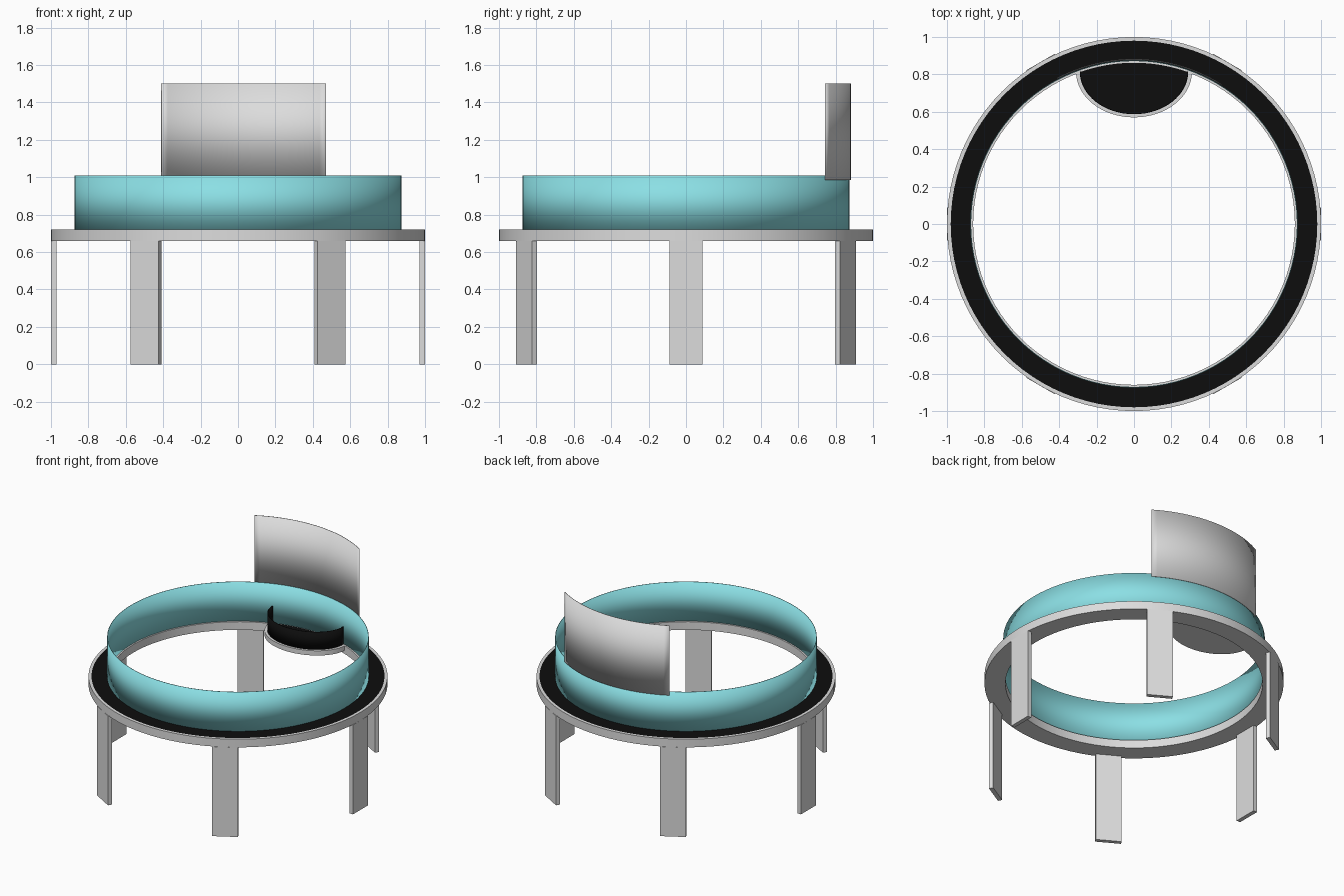
import bpy, bmesh
from math import sin, cos, pi, radians, sqrt

if "Cube" in bpy.data.objects:
    bpy.data.objects.remove(bpy.data.objects["Cube"])


def make_material(name, color):
    m = bpy.data.materials.new(name)
    m.use_nodes = True
    m.diffuse_color = (*color, 1)
    m.node_tree.nodes["Principled BSDF"].inputs["Base Color"].default_value = (*color, 1)
    return m


GREY = make_material("light grey", (0.72, 0.72, 0.72))
BLACK = make_material("black", (0.004, 0.004, 0.004))
BLUE = make_material("pale turquoise", (0.26, 0.74, 0.78))

DECK_LOW, DECK_TOP = 0.66, 0.72


def finish(name, bm, *mats, smooth=True):
    bmesh.ops.recalc_face_normals(bm, faces=bm.faces)
    mesh = bpy.data.meshes.new(name)
    bm.to_mesh(mesh)
    bm.free()
    ob = bpy.data.objects.new(name, mesh)
    bpy.context.collection.objects.link(ob)
    for m in mats:
        mesh.materials.append(m)
    if smooth:
        bpy.ops.object.select_all(action='DESELECT')
        ob.select_set(True)
        bpy.context.view_layer.objects.active = ob
        bpy.ops.object.shade_smooth_by_angle(angle=radians(30))
    return ob


def arc(rx, ry, start, end, n, cy=0):
    return [(rx * cos(start + (end - start) * i / n),
             cy + ry * sin(start + (end - start) * i / n)) for i in range(n + 1)]


def prism(name, outline, low, high, mat):
    bm = bmesh.new()
    face = bm.faces.new([bm.verts.new((x, y, low)) for x, y in outline])
    out = bmesh.ops.extrude_face_region(bm, geom=[face])
    for v in out["geom"]:
        if isinstance(v, bmesh.types.BMVert):
            v.co.z = high
    return finish(name, bm, mat)


def curved_sheet(name, path, low, high, mat, closed=False):
    # thin upright wall following a path
    bm = bmesh.new()
    if closed:
        path = path[:-1]
    cols = [[bm.verts.new((x, y, z)) for z in (low, high)] for x, y in path]
    pairs = list(zip(cols, cols[1:])) + ([(cols[-1], cols[0])] if closed else [])
    for a, b in pairs:
        bm.faces.new((a[0], b[0], b[1], a[1]))
    ob = finish(name, bm, mat)
    mod = ob.modifiers.new("thickness", 'SOLIDIFY')
    mod.thickness = 0.004
    mod.offset = 0
    return ob


# Ring deck with a dark top band between two light rims
profile = [(0.86, DECK_LOW), (1, DECK_LOW), (1, DECK_TOP),
           (0.98, DECK_TOP), (0.875, DECK_TOP), (0.86, DECK_TOP)]
SEG = 96
bm = bmesh.new()
rings = [[bm.verts.new((r * cos(2 * pi * i / SEG), r * sin(2 * pi * i / SEG), z))
          for r, z in profile] for i in range(SEG)]
for i in range(SEG):
    a, b = rings[i], rings[(i + 1) % SEG]
    for j in range(len(profile)):
        k = (j + 1) % len(profile)
        f = bm.faces.new((a[j], b[j], b[k], a[k]))
        f.material_index = 1 if j == 3 else 0
finish("ring_deck", bm, GREY, BLACK)

# Round turquoise wall
curved_sheet("round_wall", arc(0.873, 0.873, 0, 2 * pi, SEG), DECK_TOP, 1.01, BLUE, True)

# Tall curved panel at the back
curved_sheet("back_panel", arc(0.88, 0.88, radians(57.7), radians(117.8), 24),
             0.985, 1.5, GREY)

# Six flat legs around the rim
for n in range(6):
    bm = bmesh.new()
    bmesh.ops.create_cube(bm, size=1)
    for v in bm.verts:
        v.co.x *= 0.03
        v.co.y *= 0.175
        v.co.z = (v.co.z + 0.5) * DECK_LOW
    leg = finish(f"leg_{n + 1}", bm, GREY, smooth=False)
    angle = n * pi / 3
    leg.location = (0.985 * cos(angle), 0.985 * sin(angle), 0)
    leg.rotation_euler.z = angle


# Small half-oval shelf inside the wall
def shelf_outline(rx, ry, back_radius):
    front = arc(rx, ry, pi, 2 * pi, 32, cy=0.815)
    back = []
    for i in range(17):
        x = rx * (1 - i / 8)
        back.append((x, sqrt(back_radius ** 2 - x * x)))
    return front + back


prism("shelf", shelf_outline(0.31, 0.245, 0.87), 0.685, DECK_TOP, GREY)
prism("shelf_top", shelf_outline(0.29, 0.228, 0.862), DECK_TOP, 0.723, BLACK)
curved_sheet("shelf_screen", arc(0.288, 0.226, pi, 2 * pi, 32, cy=0.815),
             DECK_TOP, 0.85, BLACK)
